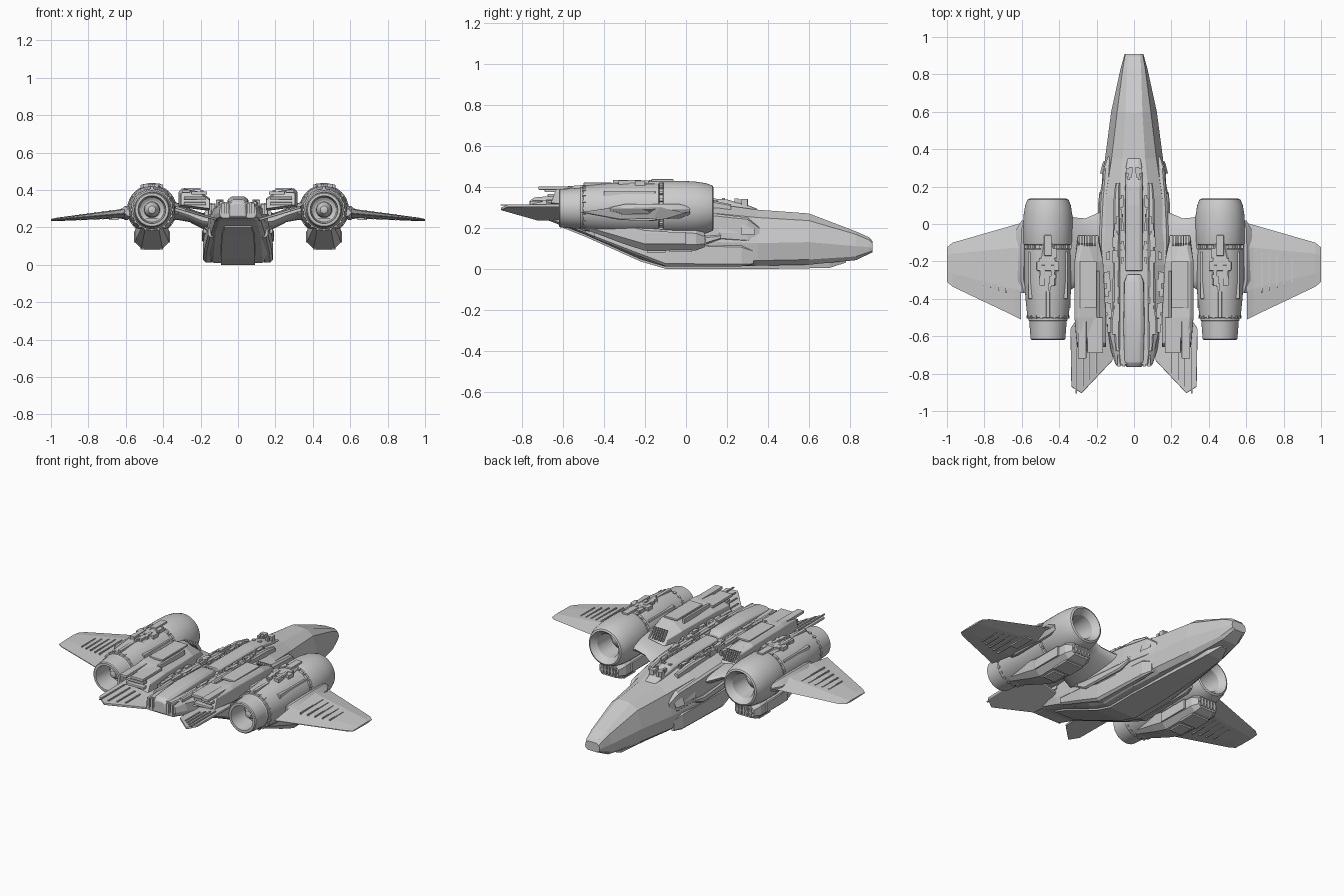
import bpy, bmesh, math, random
from mathutils import Matrix, Vector
random.seed(4)

def finish(name, bm, mirror=True, bevel=0.0, smooth=True, angle=32):
    bmesh.ops.recalc_face_normals(bm, faces=bm.faces[:])
    me = bpy.data.meshes.new(name)
    bm.to_mesh(me)
    bm.free()
    ob = bpy.data.objects.new(name, me)
    bpy.context.collection.objects.link(ob)
    if bevel:
        b = ob.modifiers.new("bevel", 'BEVEL')
        b.width, b.segments, b.limit_method = bevel, 2, 'ANGLE'
    if mirror:
        ob.modifiers.new("mirror", 'MIRROR').use_mirror_merge = False
    if smooth:
        bpy.ops.object.select_all(action='DESELECT')
        ob.select_set(True)
        bpy.context.view_layer.objects.active = ob
        bpy.ops.object.shade_smooth_by_angle(angle=math.radians(angle))
    return ob

def loft(name, rings, **kw):
    bm = bmesh.new()
    vs = [[bm.verts.new(p) for p in r] for r in rings]
    n = len(rings[0])
    for a, b in zip(vs, vs[1:]):
        for i in range(n):
            bm.faces.new((a[i], a[(i + 1) % n], b[(i + 1) % n], b[i]))
    bm.faces.new(vs[0])
    bm.faces.new(vs[-1])
    return finish(name, bm, **kw)

def hull(name, sections, **kw):
    """Centred loft; each section is y plus half outline points (x, z) from bottom to top."""
    rings = [[(x, y, z) for x, z in h] + [(-x, y, z) for x, z in reversed(h)] for y, h in sections]
    return loft(name, rings, mirror=False, **kw)

def duct(name, secs, c=0.25, **kw):
    """Chamfered rectangular loft along y; sections are (y, x0, x1, z0, z1)."""
    rings = []
    for y, a, b, l, h in secs:
        k = c * min(b - a, h - l)
        rings.append([(a + k, y, l), (b - k, y, l), (b, y, l + k), (b, y, h - k),
                      (b - k, y, h), (a + k, y, h), (a, y, h - k), (a, y, l + k)])
    return loft(name, rings, **kw)

def add_box(bm, x, y, z, rot=None):
    m = Matrix.Translation(((x[0] + x[1]) / 2, (y[0] + y[1]) / 2, (z[0] + z[1]) / 2))
    m = m @ (rot or Matrix()) @ Matrix.Diagonal((x[1] - x[0], y[1] - y[0], z[1] - z[0], 1))
    bmesh.ops.create_cube(bm, size=1, matrix=m)

def boxes(name, items, **kw):
    bm = bmesh.new()
    for it in items:
        add_box(bm, *it)
    return finish(name, bm, smooth=False, **kw)

def plate(name, top, thick, **kw):
    return loft(name, [top, [(x, y, z - thick) for x, y, z in top]], smooth=False, **kw)

def lathe(name, prof, cx, cz, n=48, **kw):
    rings = [[(cx + r * math.cos(math.tau * i / n), y, cz + r * math.sin(math.tau * i / n))
              for i in range(n)] for r, y in prof]
    return loft(name, rings, **kw)

# Faceted main fuselage
hull("fuselage", [
    (.91, [(.03, .08), (.045, .088), (.05, .105), (.045, .125), (.03, .135)]),
    (.895, [(.033, .073), (.05, .082), (.054, .105), (.049, .14), (.034, .153)]),
    (.83, [(.05, .042), (.065, .06), (.072, .11), (.06, .168), (.038, .182)]),
    (.6, [(.08, .02), (.105, .045), (.122, .13), (.09, .235), (.045, .27)]),
    (.35, [(.11, .015), (.14, .04), (.155, .125), (.12, .25), (.06, .288)]),
    (.15, [(.13, .01), (.165, .03), (.175, .13), (.15, .27), (.08, .315)]),
    (-.1, [(.13, .01), (.165, .03), (.18, .13), (.17, .28), (.1, .32)]),
    (-.22, [(.13, .045), (.16, .06), (.175, .15), (.165, .285), (.1, .325)]),
    (-.5, [(.12, .17), (.14, .18), (.15, .22), (.15, .29), (.1, .33)]),
    (-.67, [(.1, .235), (.12, .245), (.125, .27), (.11, .31), (.08, .335)]),
    (-.75, [(.08, .25), (.095, .258), (.1, .28), (.095, .31), (.07, .335)])], smooth=False)
hull("belly_keel", [(.78, [(.02, .03), (.02, .05)]), (.7, [(.05, .004), (.06, .05)]),
    (.45, [(.07, .0), (.08, .05)]), (.1, [(.09, .0), (.1, .05)]), (-.1, [(.09, .0), (.1, .05)]),
    (-.22, [(.09, .035), (.1, .08)]), (-.5, [(.085, .16), (.095, .2)]),
    (-.6, [(.07, .2), (.08, .24)])], smooth=False)

# Dorsal spine with canopy rise and rear fairing
hull("dorsal_spine", [(.35, [(.035, .27), (.035, .288), (.025, .292)]),
    (.3, [(.045, .28), (.042, .305), (.025, .312)]), (.2, [(.05, .28), (.045, .325), (.03, .338)]),
    (.1, [(.05, .29), (.045, .335), (.03, .345)]), (-.25, [(.05, .29), (.045, .335), (.03, .345)])],
    smooth=False, bevel=.004)
hull("rear_spine_fairing", [(-.27, [(.04, .3), (.035, .335), (.02, .345)]),
    (-.31, [(.055, .3), (.05, .35), (.03, .362)]), (-.55, [(.06, .28), (.055, .35), (.035, .365)]),
    (-.74, [(.058, .25), (.05, .335), (.03, .348)]), (-.765, [(.04, .26), (.035, .32), (.02, .33)])],
    bevel=.004)
duct("spine_rail", [(.22, .075, .1, .27, .315), (.12, .075, .11, .28, .335),
    (-.45, .075, .115, .28, .345), (-.68, .075, .1, .28, .34)])

# Cockpit side frames, lower sponsons and cheek strips
duct("cheek_fairing", [(.36, .125, .14, .15, .2), (.3, .125, .16, .13, .25), (.12, .13, .178, .14, .272),
    (-.05, .14, .185, .15, .285), (-.3, .14, .18, .19, .29)], smooth=False)
for i, (y0, y1, l, h) in enumerate([(.335, .27, .17, .215), (.255, .16, .175, .235)]):
    plate("side_window_%d" % i, [(.165, y0, l), (.182, y1, l), (.166, y1, h), (.156, y0, h - .02)], .004)
duct("lower_sponson", [(.33, .13, .15, .02, .09), (.27, .13, .17, .012, .115), (-.1, .13, .186, .012, .13),
    (-.25, .13, .18, .07, .17), (-.45, .12, .16, .15, .2)], smooth=False)
duct("cheek_strip", [(.17, .16, .185, .145, .165), (.1, .16, .193, .12, .16),
    (-.2, .16, .193, .13, .185), (-.27, .16, .185, .17, .2)])

# Rear body exhaust block with fins
boxes("rear_exhaust", [((-.095, .095), (-.757, -.7), (.255, .275))] +
      [((x - .007, x + .007), (-.762, -.7), (.265, .33)) for x in (-.08, -.055, .055, .08)], mirror=False)

# Shoulder intake boxes, sloped front with grille
rings = []
for y0, y1, a, b, l, h in [(-.06, -.12, .19, .3, .3, .385), (-.2, -.2, .165, .318, .29, .405),
                           (-.5, -.5, .15, .318, .29, .41), (-.66, -.62, .15, .305, .3, .4)]:
    rings.append([(a, y0, l), (b, y0, l + .02), (b, (y0 + y1) / 2, h - .02),
                  (b - .02, y1, h), (a + .05, y1, h - .02), (a, (y0 + y1) / 2, h - .055)])
loft("shoulder_box", rings, smooth=False, bevel=.004)
tilt = Matrix.Rotation(math.radians(35), 4, 'X')
boxes("shoulder_grille", [((x, x + .007), (-.1, -.08), (.315, .385), tilt)
                          for x in [.205 + .014 * i for i in range(7)]])
boxes("shoulder_plates", [((.2, .29), (-.45, -.2), (.4, .412)), ((.165, .25), (-.69, -.5), (.375, .392)),
      ((.255, .3), (-.72, -.52), (.385, .402)), ((.185, .2), (-.5, -.25), (.37, .4)),
      ((.17, .29), (-.675, -.64), (.32, .335)), ((.17, .29), (-.675, -.64), (.35, .365))], bevel=.003)

# Canted tail fins
plate("tail_fin", [(x, y, .245 + (x - .1) * .3) for x, y in
      [(.1, -.5), (.3, -.5), (.34, -.56), (.335, -.87), (.28, -.905), (.115, -.73)]], .014, bevel=.004)
boxes("tail_fin_ribs", [((x, x + .008), (-.8 - (x - .2), -.66), (.247 + (x - .1) * .3, .253 + (x - .1) * .3))
                        for x in (.2, .235, .27, .305)])

# Engine pylon: swept tube-like arm
def arm(x, z, yf, yb, t):
    return [(x, (yf + yb) / 2 + (yf - yb) / 2 * math.cos(a), z + t * math.sin(a))
            for a in [math.tau * i / 20 for i in range(20)]]
loft("engine_pylon", [arm(.13, .225, .1, -.38, .05), arm(.19, .235, .06, -.36, .042),
    arm(.26, .265, .03, -.34, .036), arm(.32, .285, .035, -.34, .045), arm(.38, .295, .08, -.38, .06)])

# Engine nacelles: hollow intake, body and nozzle
CX, CZ = .46, .295
lathe("engine_nacelle", [(.001, .03), (.03, .02), (.065, -.02), (.072, .1), (.085, .118), (.1, .135),
    (.11, .13), (.122, .1), (.13, .05), (.133, 0), (.133, -.1), (.13, -.11), (.12, -.112), (.12, -.13),
    (.127, -.135), (.127, -.3), (.12, -.4), (.11, -.5), (.104, -.503), (.104, -.515), (.1, -.52),
    (.093, -.615), (.088, -.62), (.074, -.62), (.066, -.5), (.05, -.49), (.001, -.49)], CX, CZ)
lathe("nozzle_cone", [(.045, -.47), (.04, -.53), (.02, -.56), (.001, -.565)], CX, CZ, n=24)
bm = bmesh.new()
for i in range(20):   # small blocks round the nacelle seams
    a = math.tau * i / 20
    for r, y, w in [(.125, -.121, .016), (.109, -.497, .012)]:
        add_box(bm, (CX + r * math.cos(a) - w / 2, CX + r * math.cos(a) + w / 2), (y - .009, y + .009),
                (CZ + r * math.sin(a) - .006, CZ + r * math.sin(a) + .006), Matrix.Rotation(-a, 4, 'Y'))
finish("nacelle_seam_blocks", bm, smooth=False)

# Nacelle top and side equipment
duct("nacelle_top_fairing", [(-.1, .43, .49, .39, .425), (-.2, .41, .51, .38, .428),
    (-.32, .41, .51, .37, .42), (-.36, .43, .49, .37, .405)], smooth=False)
boxes("nacelle_equipment", [((.44, .48), (-.17, -.06), (.415, .437)), ((.4, .52), (-.25, -.2), (.4, .43)),
      ((.425, .445), (-.33, -.22), (.41, .434)), ((.475, .495), (-.33, -.22), (.41, .434)),
      ((.45, .47), (-.5, -.36), (.385, .42)), ((.355, .39), (-.4, -.15), (.34, .38)),
      ((.53, .565), (-.4, -.15), (.34, .38)), ((.34, .36), (-.45, -.2), (.27, .32)),
      ((.5, .53), (-.5, -.42), (.36, .385))], bevel=.003)
# Underslung nacelle intake
duct("under_intake", [(.09, .395, .525, .105, .175), (.05, .375, .545, .09, .2), (-.2, .37, .55, .088, .22),
    (-.3, .38, .54, .12, .24), (-.5, .41, .51, .195, .25)], smooth=False)
boxes("under_intake_grille", [((x, x + .012), (.075, .098), (.115, .165)) for x in
      [.41 + .022 * i for i in range(5)]] + [((.4, .52), (.07, .097), (.135, .142))])
boxes("under_intake_panels", [((.4, .52), (-.08, .03), (.081, .095)), ((.42, .5), (-.19, -.1), (.08, .095)),
      ((.545, .556), (-.2, .0), (.12, .18)), ((.364, .375), (-.2, .0), (.12, .18))], bevel=.002)

# Wing root fairing and tapered wings
duct("wing_root_fairing", [(.02, .56, .6, .265, .3), (-.03, .56, .63, .245, .315),
    (-.3, .56, .635, .24, .315), (-.37, .56, .605, .26, .3)], c=.4)
def foil(x, le, te, z, t):
    c = te - le
    return [(x, le, z), (x, le + .25 * c, z + t), (x, le + .7 * c, z + t * .8), (x, te, z + .002),
            (x, te, z - .002), (x, le + .7 * c, z - t * .8), (x, le + .25 * c, z - t)]
loft("wing", [foil(.605, .005, -.51, .275, .03), foil(.64, -.005, -.492, .272, .024),
    foil(.97, -.1, -.335, .243, .009), foil(1.0, -.125, -.31, .24, .005)], smooth=False)
def wing_z(x):
    return .272 - (x - .64) * .088, .024 - (x - .64) * .045
ribs = []
for x in (.68, .72, .76, .8, .84):
    z, t = wing_z(x)
    ribs += [((x, x + .007), (-.37 + (x - .68) * .35, -.15 - (x - .68) * .2), (z - t - .002, z + t + .002))]
ribs += [((.64, .69), (-.25, -.12), (.24, .252))]
boxes("wing_ribs", ribs)

# Small surface detail scattered on the channel, spine and pylon shoulders
def scatter(name, n, xr, yr, zr, s):
    items = []
    for _ in range(n):
        x, y = random.uniform(*xr), random.uniform(*yr)
        w, l, h = [random.uniform(.4, 1) * k for k in s]
        items.append(((x - w, x + w), (y - l, y + l), (zr[0], zr[1] + h)))
    boxes(name, items)
scatter("channel_detail", 26, (.055, .075), (-.65, .2), (.3, .322), (.008, .03, .015))
scatter("rail_detail", 16, (.085, .11), (-.6, .05), (.31, .34), (.01, .04, .01))
scatter("side_detail", 14, (.13, .15), (-.6, -.1), (.27, .31), (.012, .04, .02))
scatter("nacelle_detail", 16, (.42, .5), (-.34, -.15), (.38, .424), (.012, .025, .01))
scatter("canopy_detail", 6, (.01, .035), (.18, .3), (.29, .325), (.01, .02, .02))
